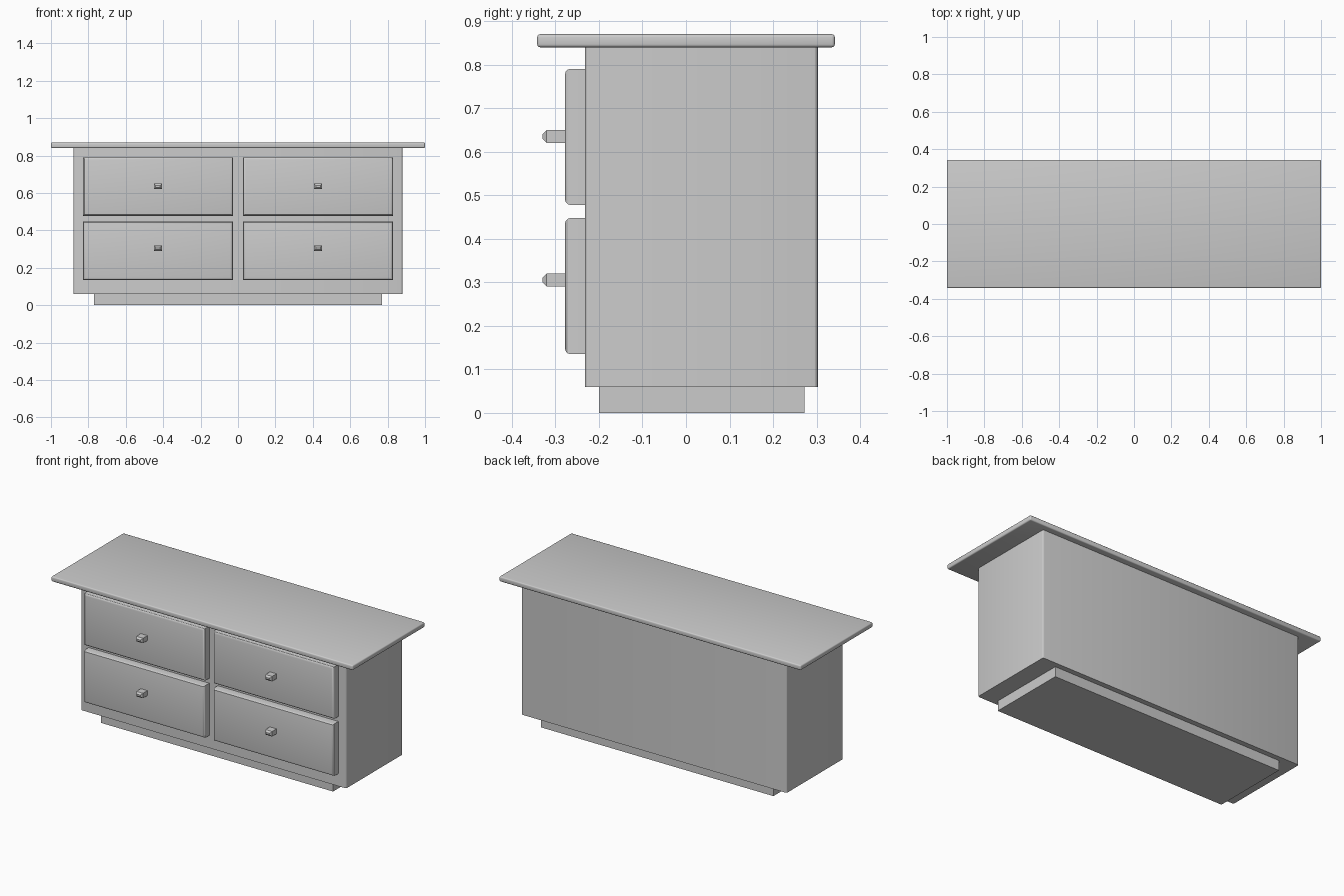
import bpy, bmesh
from mathutils import Vector

if "Cube" in bpy.data.objects:
    bpy.data.objects.remove(bpy.data.objects["Cube"])


def box(name, x, y, z, bevel=0.0, segments=1, pick=lambda a, b: True):
    """Box from (min, max) ranges; bevels the edges chosen by pick."""
    bm = bmesh.new()
    bmesh.ops.create_cube(bm, size=1)
    for v in bm.verts:
        v.co = Vector([r[0] + (c + 0.5) * (r[1] - r[0]) for c, r in zip(v.co, (x, y, z))])
    if bevel:
        edges = [e for e in bm.edges if pick(e.verts[0].co, e.verts[1].co)]
        bmesh.ops.bevel(bm, geom=edges, offset=bevel, segments=segments,
                        profile=0.5, affect='EDGES')
    mesh = bpy.data.meshes.new(name)
    bm.to_mesh(mesh)
    bm.free()
    obj = bpy.data.objects.new(name, mesh)
    bpy.context.collection.objects.link(obj)
    bpy.ops.object.select_all(action='DESELECT')
    bpy.context.view_layer.objects.active = obj
    obj.select_set(True)
    if segments > 1:
        bpy.ops.object.shade_smooth_by_angle()
    return obj


def vertical(a, b):
    return abs(a.z - b.z) > 1e-4


def front_rim(limit):
    return lambda a, b: a.y < limit and b.y < limit


# Plinth, carcass and overhanging top
box("plinth", (-0.77, 0.77), (-0.2, 0.272), (0, 0.06))
box("cabinet_body", (-0.88, 0.88), (-0.232, 0.303), (0.06, 0.84), 0.01, 3, vertical)
box("top_board", (-1, 1), (-0.342, 0.342), (0.84, 0.87), 0.007, 3)

# Four drawers, each with a small chamfered knob
for side, sx in (("left", -1), ("right", 1)):
    for row, zc in (("lower", 0.2915), ("upper", 0.634)):
        cx = sx * 0.428
        box(f"{row}_{side}_drawer", (cx - 0.4, cx + 0.4), (-0.278, -0.23),
            (zc - 0.1565, zc + 0.1565), 0.013, 3, front_rim(-0.27))
        kz = 0.305 if row == "lower" else 0.635
        box(f"{row}_{side}_knob", (cx - 0.022, cx + 0.022), (-0.33, -0.277),
            (kz - 0.015, kz + 0.015), 0.01, 1, front_rim(-0.3))
